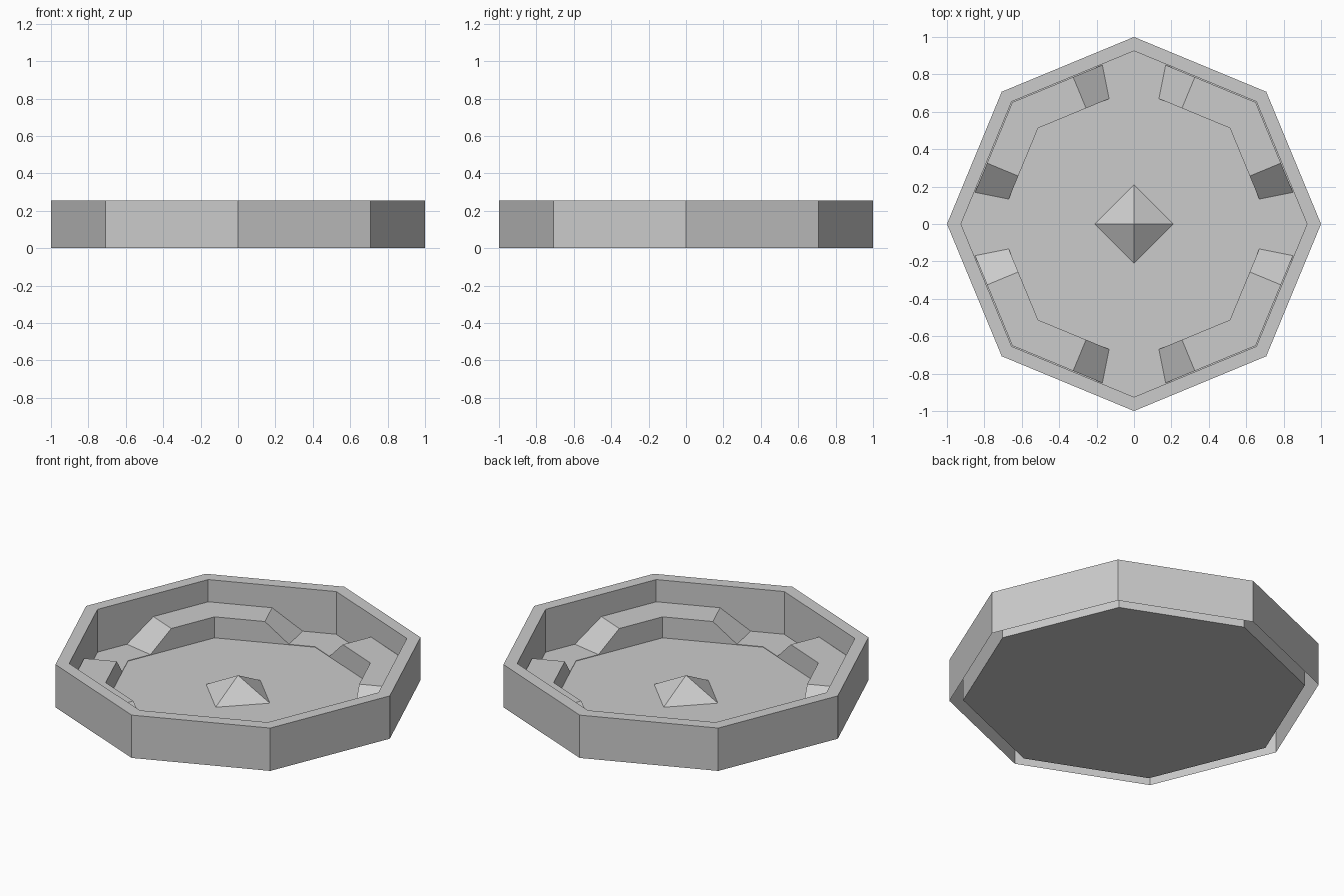
import bpy, bmesh
from math import sin, cos, pi

if "Cube" in bpy.data.objects:
    bpy.data.objects.remove(bpy.data.objects["Cube"])

H, LEDGE = 0.255, 0.125


def octo(r, a, z):
    """Point at angle a on an octagon of corner radius r (corners on the axes)."""
    k = (a + pi / 8) % (pi / 4) - pi / 8
    d = r * cos(pi / 8) / cos(pi / 8 - abs(k))
    return (d * cos(a), d * sin(a), z)


def finish(bm, name):
    me = bpy.data.meshes.new(name)
    bm.to_mesh(me)
    bm.free()
    ob = bpy.data.objects.new(name, me)
    bpy.context.collection.objects.link(ob)
    return ob


def loft(bm, loops):
    """Join consecutive closed loops with quads."""
    rows = [[bm.verts.new(p) for p in lp] for lp in loops]
    for lo, hi in zip(rows, rows[1:]):
        n = len(lo)
        for i in range(n):
            j = (i + 1) % n
            bm.faces.new((lo[i], lo[j], hi[j], hi[i]))
    return rows


# basin: hollow octagonal wall, open underneath, closed by the floor
bm = bmesh.new()
eight = [i * pi / 4 for i in range(8)]
rows = loft(bm, [[octo(r, a, z) for a in eight]
                 for r, z in ((1, 0), (1, H), (0.925, H), (0.925, 0))])
bm.faces.new(rows[-1])
finish(bm, "basin")

# inner ledge: raised at the four diagonals, ramping to the floor at the axes
bm = bmesh.new()
angles = [i * pi / 16 for i in range(32)]
tops = [LEDGE if 2 <= i % 8 <= 6 else 0.003 for i in range(32)]
loft(bm, [[octo(0.92, a, z) for a, z in zip(angles, tops)],
          [octo(0.725, a, z) for a, z in zip(angles, tops)],
          [octo(0.725, a, 0) for a in angles]])
bmesh.ops.recalc_face_normals(bm, faces=bm.faces)
if sum(f.normal.z for f in bm.faces) < 0:
    bmesh.ops.reverse_faces(bm, faces=bm.faces)
finish(bm, "ledge")

# centre pyramid
bm = bmesh.new()
base = [bm.verts.new((0.21 * cos(i * pi / 2), 0.21 * sin(i * pi / 2), 0)) for i in range(4)]
tip = bm.verts.new((0, 0, 0.11))
for i in range(4):
    bm.faces.new((base[i], base[(i + 1) % 4], tip))
finish(bm, "centre_pyramid")
